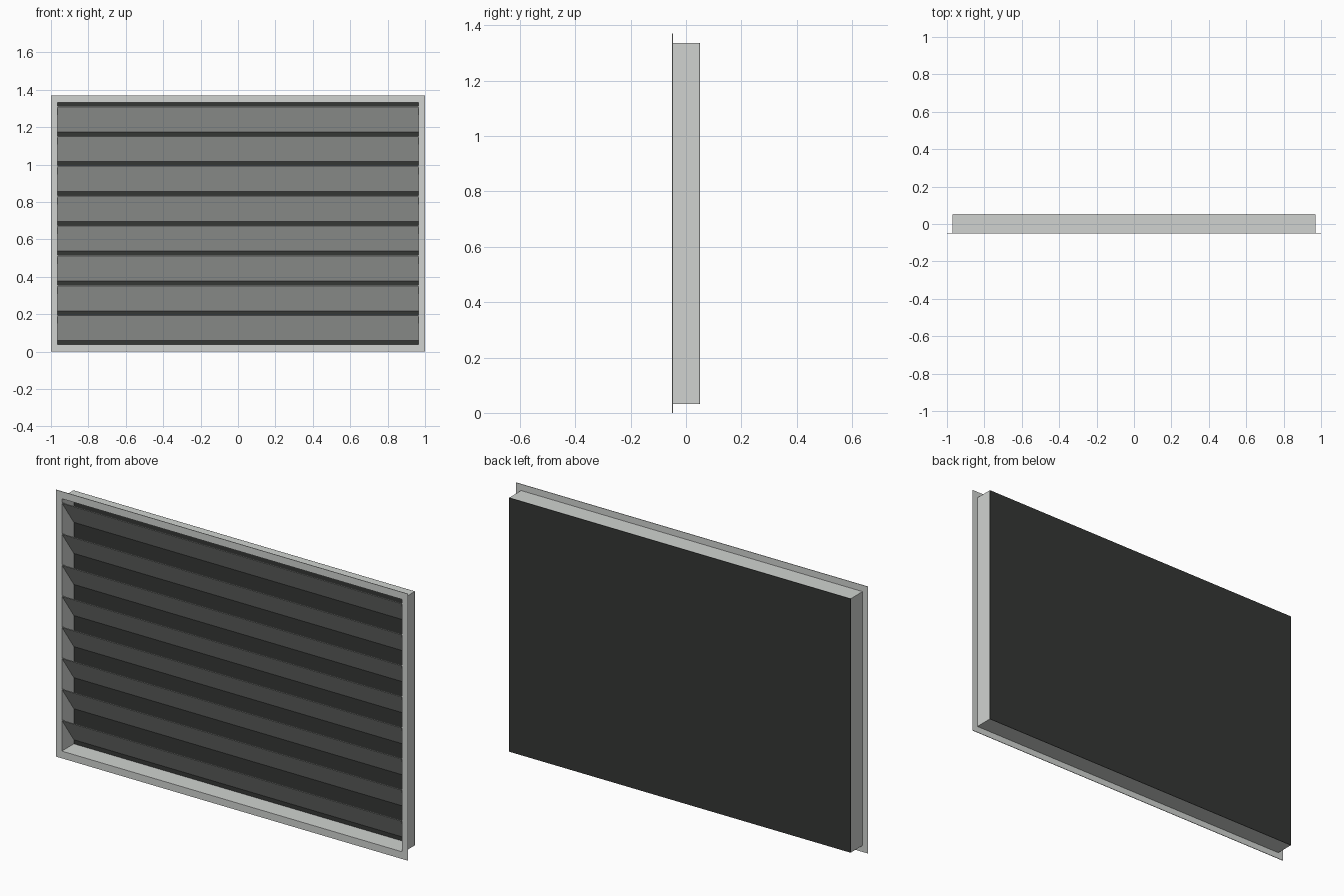
import bpy
import bmesh

if "Cube" in bpy.data.objects:
    bpy.data.objects.remove(bpy.data.objects["Cube"])


def make_material(name, color):
    mat = bpy.data.materials.new(name)
    mat.use_nodes = True
    mat.diffuse_color = color
    mat.node_tree.nodes["Principled BSDF"].inputs["Base Color"].default_value = color
    return mat


metal = make_material("light grey metal", (0.63, 0.65, 0.63, 1))
dark = make_material("dark backing", (0.036, 0.038, 0.036, 1))

HEIGHT = 1.37
MID = HEIGHT / 2
HALF_W, HALF_H = 0.97, 0.652     # duct outer half sizes
FRONT, BACK = -0.05, 0.05
SHEET = 0.004


def finish(name, bm, mat):
    bmesh.ops.recalc_face_normals(bm, faces=bm.faces)
    mesh = bpy.data.meshes.new(name)
    bm.to_mesh(mesh)
    bm.free()
    mesh.materials.append(mat)
    obj = bpy.data.objects.new(name, mesh)
    bpy.context.collection.objects.link(obj)
    return obj


def ring(name, outer, inner, y0, y1, mat):
    """Rectangular tube between two (half width, half height) outlines."""
    bm = bmesh.new()
    loops = []
    for (w, h), y in ((outer, y0), (outer, y1), (inner, y1), (inner, y0)):
        loops.append([bm.verts.new((sx * w, y, MID + sz * h))
                      for sx, sz in ((-1, -1), (1, -1), (1, 1), (-1, 1))])
    for i in range(4):
        a, b = loops[i], loops[(i + 1) % 4]
        for j in range(4):
            k = (j + 1) % 4
            bm.faces.new((a[j], a[k], b[k], b[j]))
    return finish(name, bm, mat)


def extrude_profile(name, profile, half_w, mat):
    """Extrude a (y, z) outline along x."""
    bm = bmesh.new()
    face = bm.faces.new([bm.verts.new((-half_w, y, z)) for y, z in profile])
    new = bmesh.ops.extrude_face_region(bm, geom=[face])["geom"]
    verts = [v for v in new if isinstance(v, bmesh.types.BMVert)]
    bmesh.ops.translate(bm, verts=verts, vec=(2 * half_w, 0, 0))
    return finish(name, bm, mat)


# Thin front flange and the duct walls behind it
opening = (HALF_W - SHEET, HALF_H - SHEET)
ring("front_flange", (1, MID), opening, FRONT, FRONT + 0.003, metal)
ring("duct_walls", (HALF_W, HALF_H), opening, FRONT + 0.003, BACK - 0.002, metal)

# Backing panel closing the duct
low, high = MID - HALF_H, MID + HALF_H
extrude_profile("back_panel", [(BACK - 0.002, low), (BACK, low),
                               (BACK, high), (BACK - 0.002, high)], HALF_W, dark)

# Sloping blades, high at the front and low at the back
BLADES, PITCH, DROP = 8, 0.1595, 0.138
for i in range(BLADES):
    top = 1.313 - i * PITCH
    y0, y1 = FRONT + 0.002, BACK - 0.003
    extrude_profile(f"blade_{i + 1}", [(y0, top - SHEET), (y0, top),
                                       (y1, top - DROP + SHEET), (y1, top - DROP)],
                    HALF_W - SHEET, metal)
